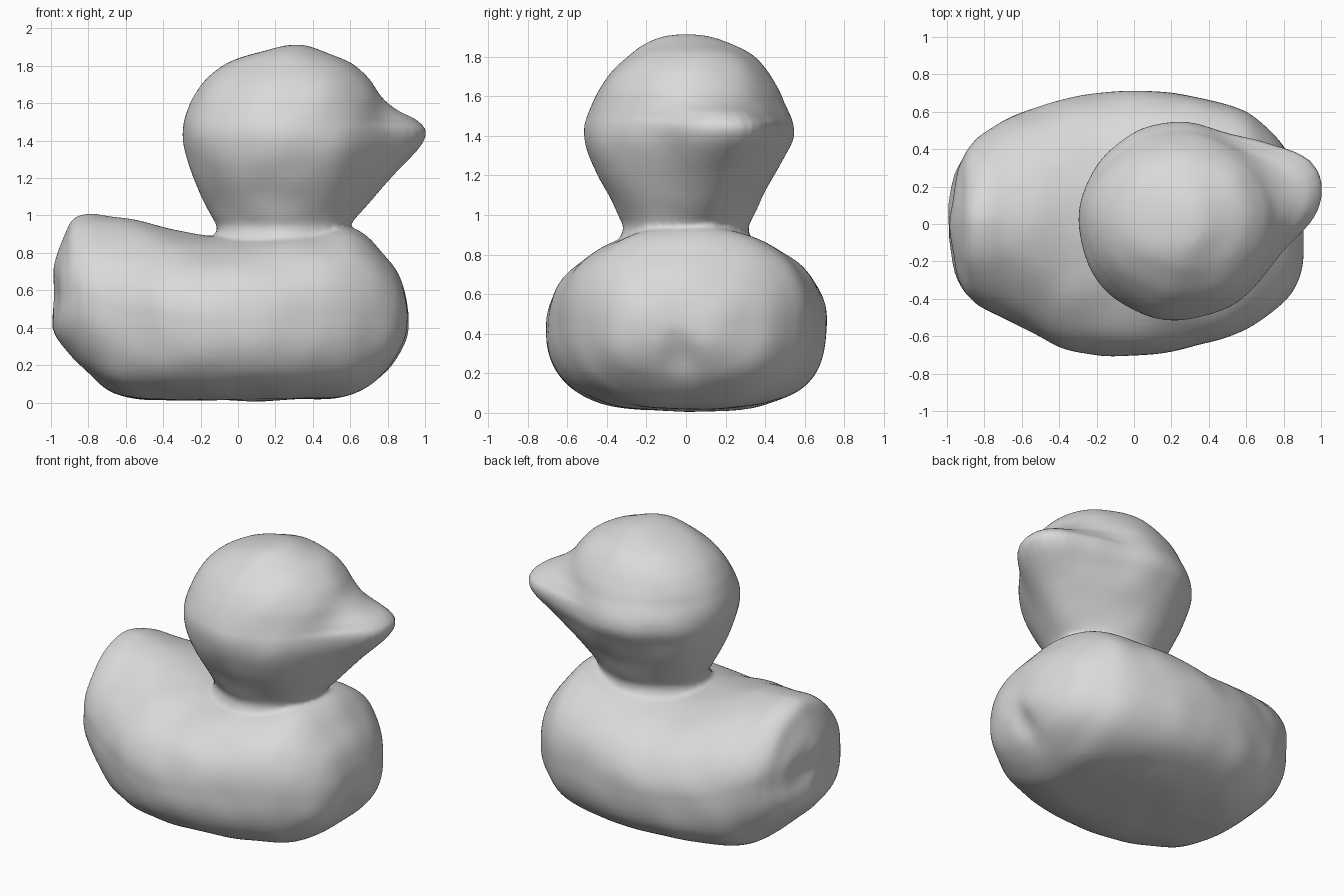
import bpy, bmesh, math
from mathutils import Vector, noise

if "Cube" in bpy.data.objects:
    bpy.data.objects.remove(bpy.data.objects["Cube"])

grey = bpy.data.materials.new("plain grey")
grey.diffuse_color = (0.7, 0.7, 0.7, 1)
grey.use_nodes = True
grey.node_tree.nodes["Principled BSDF"].inputs["Base Color"].default_value = grey.diffuse_color


def resample(keys, steps):
    """Smooth curve through rows of numbers."""
    rows = []
    for i in range(len(keys) - 1):
        quad = (keys[max(i - 1, 0)], keys[i], keys[i + 1], keys[min(i + 2, len(keys) - 1)])
        for s in range(steps):
            t = s / steps
            rows.append([0.5 * (2 * b + (c - a) * t + (2 * a - 5 * b + 4 * c - d) * t * t
                                + (3 * b - a - 3 * c + d) * t ** 3) for a, b, c, d in zip(*quad)])
    rows.append(list(keys[-1]))
    return rows


def loft(name, rings, lump):
    """Skin closed rings, cap both ends and add gentle hand-moulded lumps."""
    bm = bmesh.new()
    loops = [[bm.verts.new(p) for p in ring] for ring in rings]
    n = len(loops[0])
    for lo, hi in zip(loops, loops[1:]):
        for i in range(n):
            bm.faces.new((lo[i], lo[(i + 1) % n], hi[(i + 1) % n], hi[i]))
    for end in (loops[0], loops[-1]):
        hub = bm.verts.new(sum((v.co for v in end), Vector()) / n)
        for i in range(n):
            bm.faces.new((end[i], end[(i + 1) % n], hub))
    bmesh.ops.recalc_face_normals(bm, faces=bm.faces)
    bm.normal_update()
    moved = [(v, v.co + v.normal * lump * noise.noise(v.co * 4.5)) for v in bm.verts]
    for v, co in moved:
        v.co = co
        v.co.z = max(co.z, 0)
    mesh = bpy.data.meshes.new(name)
    bm.to_mesh(mesh)
    bm.free()
    mesh.materials.append(grey)
    mesh.shade_smooth()
    obj = bpy.data.objects.new(name, mesh)
    bpy.context.collection.objects.link(obj)
    return obj


def power(v, p):
    return math.copysign(abs(v) ** (2 / p), v)


def bump(d, width):
    return math.exp(-(d / width) ** 2)


# Body: x, bottom, top, half width, sideways shift, from tail to chest
body_keys = [
    (-0.99, 0.40, 0.73, 0.12, 0), (-0.965, 0.34, 0.81, 0.27, 0), (-0.925, 0.29, 0.90, 0.35, 0),
    (-0.88, 0.24, 0.985, 0.41, 0.01), (-0.79, 0.15, 1.015, 0.48, 0.02), (-0.68, 0.06, 0.998, 0.54, 0.025),
    (-0.54, 0.018, 0.972, 0.60, 0.015), (-0.35, 0.014, 0.928, 0.675, 0), (-0.12, 0.01, 0.89, 0.705, 0),
    (0.15, 0.01, 0.915, 0.70, 0.01), (0.40, 0.016, 0.935, 0.65, 0.015), (0.58, 0.035, 0.94, 0.59, 0.02),
    (0.70, 0.09, 0.88, 0.51, 0.01), (0.80, 0.17, 0.77, 0.42, 0), (0.86, 0.25, 0.68, 0.32, -0.02),
    (0.90, 0.33, 0.58, 0.20, -0.03), (0.915, 0.39, 0.49, 0.08, -0.04)]
N = 72
body_rings = []
for x, bottom, top, half, shift in resample(body_keys, 5):
    mid, rad = (top + bottom) / 2, (top - bottom) / 2
    # The back narrows to a ridge toward the tail
    tail = min(max(-x / 0.75, 0), 1)
    ring = []
    for i in range(N):
        a = math.tau * i / N
        c, s = math.cos(a), math.sin(a)
        p = 2.17 - 0.5 * tail if s > 0 else 2.8
        y, z = half * power(c, p), mid + rad * power(s, p)
        dx = 0.0
        if x > 0.5:      # cleft low on the chest
            dx = -0.04 * bump(y, 0.08) * bump(z - 0.3, 0.12)
        elif x < -0.85:  # hollow under the tail
            dx = 0.03 * bump(y, 0.4) * bump(z - 0.57, 0.1)
        ring.append((x + dx, y + shift, z))
    body_rings.append(ring)
body = loft("body", body_rings, 0.010)

# Head with beak: z, back x, front x, right y, left y, beak reach
head_keys = [
    (0.80, -0.18, 0.64, -0.36, 0.36, 0), (0.88, -0.13, 0.61, -0.33, 0.33, 0),
    (0.94, -0.115, 0.60, -0.315, 0.315, 0),
    (1.00, -0.145, 0.62, -0.34, 0.34, 0.02), (1.10, -0.195, 0.67, -0.39, 0.39, 0.07),
    (1.20, -0.235, 0.71, -0.45, 0.45, 0.13), (1.30, -0.27, 0.745, -0.495, 0.50, 0.195),
    (1.38, -0.293, 0.77, -0.513, 0.538, 0.24), (1.45, -0.298, 0.772, -0.513, 0.538, 0.265),
    (1.51, -0.288, 0.765, -0.495, 0.518, 0.215), (1.56, -0.27, 0.76, -0.475, 0.495, 0.115),
    (1.64, -0.235, 0.75, -0.435, 0.465, 0.02), (1.73, -0.17, 0.70, -0.37, 0.41, 0),
    (1.81, -0.06, 0.61, -0.28, 0.33, 0), (1.86, 0.06, 0.49, -0.21, 0.235, 0),
    (1.897, 0.20, 0.39, -0.12, 0.13, 0), (1.908, 0.27, 0.33, -0.03, 0.04, 0)]
BEAK_ANGLE = math.radians(17)
head_rings = []
for z, back, front, right, left, reach in resample(head_keys, 5):
    cx, cy = (back + front) / 2, (right + left) / 2
    rx, ry = (front - back) / 2, (left - right) / 2
    spread = math.radians(26 if z < 1.48 else 24)
    ring = []
    for i in range(N):
        a = math.tau * i / N - math.pi
        e = reach * bump(a - BEAK_ANGLE, spread)
        ring.append((cx + (rx + e) * math.cos(a), cy + (ry + e) * math.sin(a), z))
    head_rings.append(ring)
head = loft("head_and_beak", head_rings, 0.010)

# Fuse head and body into one skin with a soft neck
union = body.modifiers.new("fuse head", 'BOOLEAN')
union.operation, union.object, union.solver = 'UNION', head, 'EXACT'
remesh = body.modifiers.new("even skin", 'REMESH')
remesh.mode, remesh.voxel_size, remesh.use_smooth_shade = 'VOXEL', 0.016, True
soft = body.modifiers.new("soft neck", 'SMOOTH')
soft.factor, soft.iterations = 0.5, 4
fused = bpy.data.meshes.new_from_object(body.evaluated_get(bpy.context.evaluated_depsgraph_get()))
body.modifiers.clear()
body.data = fused
body.name = "duck_skin"
fused.materials.clear()
fused.materials.append(grey)
fused.shade_smooth()
bpy.data.objects.remove(head)
